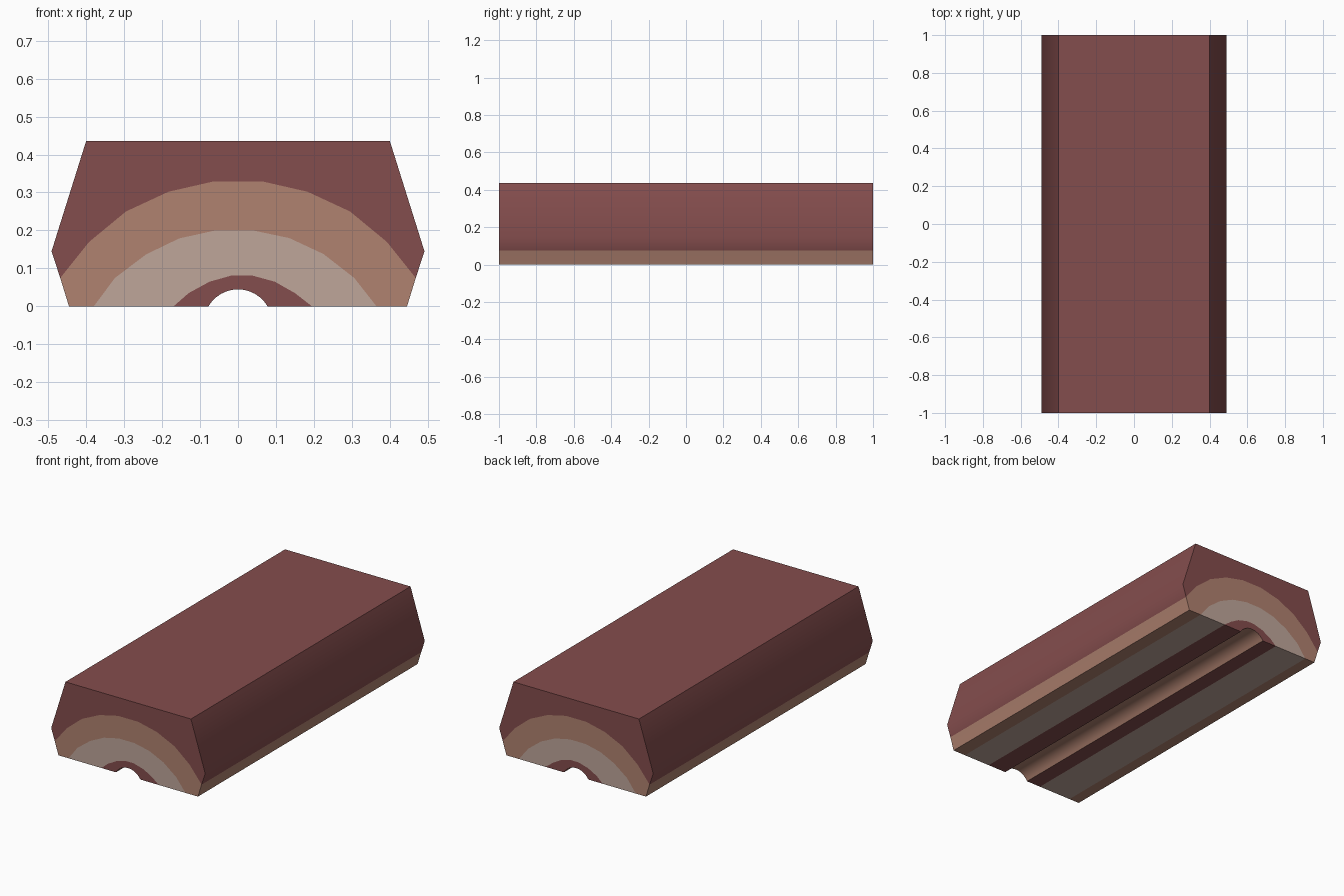
import bpy, bmesh, math

if "Cube" in bpy.data.objects:
    bpy.data.objects.remove(bpy.data.objects["Cube"])

LENGTH = 2.0


def material(name, rgb):
    m = bpy.data.materials.new(name)
    m.diffuse_color = (*rgb, 1)
    m.use_nodes = True
    m.node_tree.nodes["Principled BSDF"].inputs["Base Color"].default_value = m.diffuse_color
    return m


def mirrored(left):
    """Complete a left-to-right curve from its left half."""
    return left + [(-x, z) for x, z in reversed(left)]


# Layer boundaries in the front view, each running left to right
skin = mirrored([(-.468, .075), (-.491, .145), (-.4, .435)])
ring_1 = mirrored([(-.468, .075), (-.392, .17), (-.295, .25), (-.183, .302), (-.065, .329)])
ring_1_down = [(-.445, 0)] + ring_1 + [(.445, 0)]
ring_2 = [(-.38, 0), (-.324, .075), (-.242, .137), (-.155, .179), (-.06, .2),
          (.04, .2), (.135, .18), (.225, .138), (.306, .075), (.365, 0)]
ring_3 = [(-.17, 0), (-.13, .035), (-.075, .065), (-.015, .082),
          (.035, .082), (.097, .065), (.15, .035), (.195, 0)]

# Round groove left by the bore, a circular arc
half, rise, steps = .078, .045, 12
radius = (half ** 2 + rise ** 2) / (2 * rise)
sweep = math.asin(half / radius)
bore = []
for i in range(steps + 1):
    a = sweep * (2 * i / steps - 1)
    bore.append((radius * math.sin(a), radius * math.cos(a) - radius + rise))

layers = [(skin, ring_1, 0), (ring_1_down, ring_2, 1), (ring_2, ring_3, 2), (ring_3, bore, 0)]

# Front cap: one face per layer, welded along the shared boundaries
bm = bmesh.new()
for outer, inner, mat in layers:
    loop = list(dict.fromkeys(outer + inner[::-1]))
    face = bm.faces.new([bm.verts.new((x, -LENGTH / 2, z)) for x, z in loop])
    face.material_index = mat
bmesh.ops.remove_doubles(bm, verts=bm.verts, dist=1e-4)

# Back cap and outer walls, coloured like the layer they bound
caps = list(bm.faces)
back = {v: bm.verts.new((v.co.x, LENGTH / 2, v.co.z)) for v in list(bm.verts)}
rim = [(e.verts[0], e.verts[1], e.link_faces[0].material_index)
       for e in bm.edges if e.is_boundary]
for f in caps:
    bm.faces.new([back[v] for v in reversed(f.verts)]).material_index = f.material_index
for a, b, mat in rim:
    in_bore = all(abs(v.co.x) < half + .001 for v in (a, b))
    wall = bm.faces.new([a, b, back[b], back[a]])
    wall.material_index = 1 if in_bore else mat
bmesh.ops.recalc_face_normals(bm, faces=bm.faces)

mesh = bpy.data.meshes.new("layered_half_block")
bm.to_mesh(mesh)
bm.free()
for m in (material("dark_red", (.231, .074, .074)),
          material("tan", (.434, .223, .162)),
          material("pale", (.521, .381, .323))):
    mesh.materials.append(m)

block = bpy.data.objects.new("layered_half_block", mesh)
bpy.context.collection.objects.link(block)
bpy.context.view_layer.objects.active = block
block.select_set(True)
bpy.ops.object.shade_smooth_by_angle(angle=math.radians(40))
